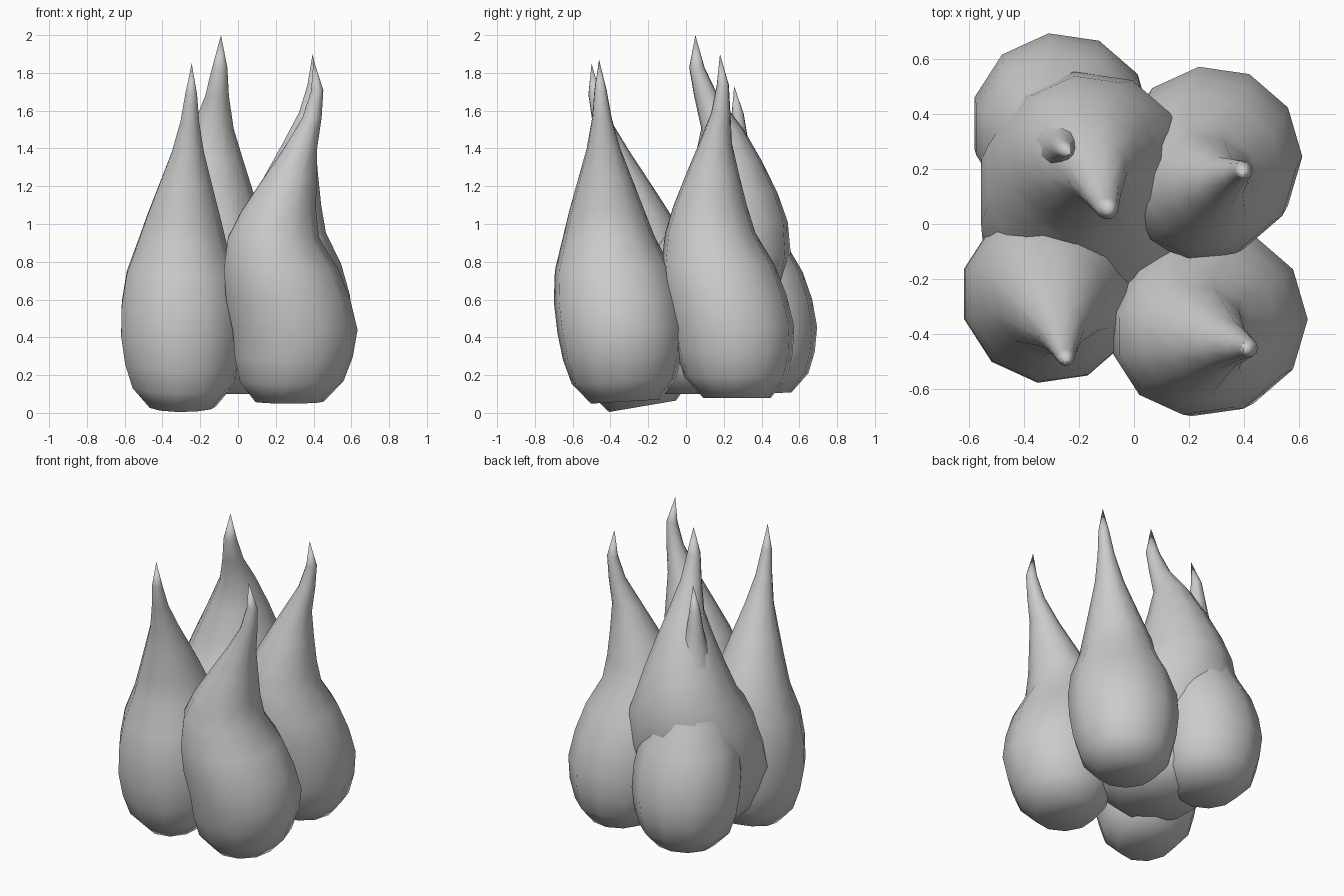
import bpy
import bmesh
from math import cos, sin, tau
from mathutils import Vector

default_cube = bpy.data.objects.get("Cube")
if default_cube:
    bpy.data.objects.remove(default_cube, do_unlink=True)

SIDES = 11
# Shared bulb outline: (fraction of height, radius)
OUTLINE = [(0, .185), (.06, .28), (.13, .318), (.21, .337), (.3, .335), (.39, .308),
           (.48, .246), (.56, .2), (.65, .145), (.74, .09), (.83, .052), (.91, .033)]
# Height fractions at which each bulb's centre line is given
STATIONS = [0, .2, .5, .72, .88, 1]


def make_material(name, color):
    material = bpy.data.materials.new(name)
    material.use_nodes = True
    material.diffuse_color = color
    shader = material.node_tree.nodes["Principled BSDF"]
    shader.inputs["Base Color"].default_value = color
    return material


def centre_at(fraction, path):
    """Point on the bent centre line at a fraction of the height."""
    for i in range(len(STATIONS) - 1):
        low, high = STATIONS[i], STATIONS[i + 1]
        if fraction <= high:
            blend = (fraction - low) / (high - low)
            return Vector(path[i]).lerp(Vector(path[i + 1]), blend)
    return Vector(path[-1])


def make_bulb(name, bottom, top, path, material, girth=1, tilt=0):
    """Loft a flame-shaped bulb along its bent centre line."""
    bm = bmesh.new()
    rings = []
    for fraction, radius in OUTLINE:
        centre = centre_at(fraction, path)
        ring = []
        for side in range(SIDES):
            angle = tau * side / SIDES
            dx = radius * girth * cos(angle)
            dy = radius * girth * sin(angle)
            z = bottom + fraction * (top - bottom) + tilt * dy * (1 - fraction)
            ring.append(bm.verts.new((centre.x + dx, centre.y + dy, z)))
        rings.append(ring)

    # Flattened base, side walls and pointed tip
    bm.faces.new(reversed(rings[0]))
    for lower, upper in zip(rings, rings[1:]):
        for i in range(SIDES):
            j = (i + 1) % SIDES
            bm.faces.new((lower[i], lower[j], upper[j], upper[i]))
    tip = bm.verts.new((*path[-1], top))
    for i in range(SIDES):
        bm.faces.new((rings[-1][i], rings[-1][(i + 1) % SIDES], tip))

    for face in bm.faces:
        face.smooth = True
    mesh = bpy.data.meshes.new(name)
    bm.to_mesh(mesh)
    bm.free()
    mesh.materials.append(material)
    bulb = bpy.data.objects.new(name, mesh)
    bpy.context.collection.objects.link(bulb)
    return bulb


grey = make_material("plain grey", (.6, .6, .6, 1))

# Front pair
make_bulb("front_right_bulb", .035, 1.85,
          [(-.295, -.23), (-.305, -.255), (-.3, -.25), (-.27, -.37), (-.25, -.48), (-.245, -.5)],
          grey, girth=.97, tilt=.17)
make_bulb("front_left_bulb", .06, 1.87,
          [(.27, -.32), (.3, -.345), (.175, -.415), (.315, -.435), (.425, -.45), (.4, -.46)],
          grey, tilt=.06)

# Back left bulb
make_bulb("back_left_bulb", .08, 1.9,
          [(.29, .27), (.285, .25), (.22, .12), (.31, .15), (.4, .2), (.395, .18)],
          grey, girth=.98)

# Tall fat middle bulb and the shorter one pushing through it
make_bulb("middle_bulb", .1, 2,
          [(-.1, .08), (-.15, .05), (-.175, .25), (-.14, .21), (-.1, .06), (-.09, .05)],
          grey, girth=1.24)
make_bulb("back_right_bulb", .1, 1.73,
          [(-.26, .38), (-.265, .37), (-.25, .29), (-.25, .27), (-.265, .28), (-.23, .255)],
          grey, girth=.98, tilt=.05)
